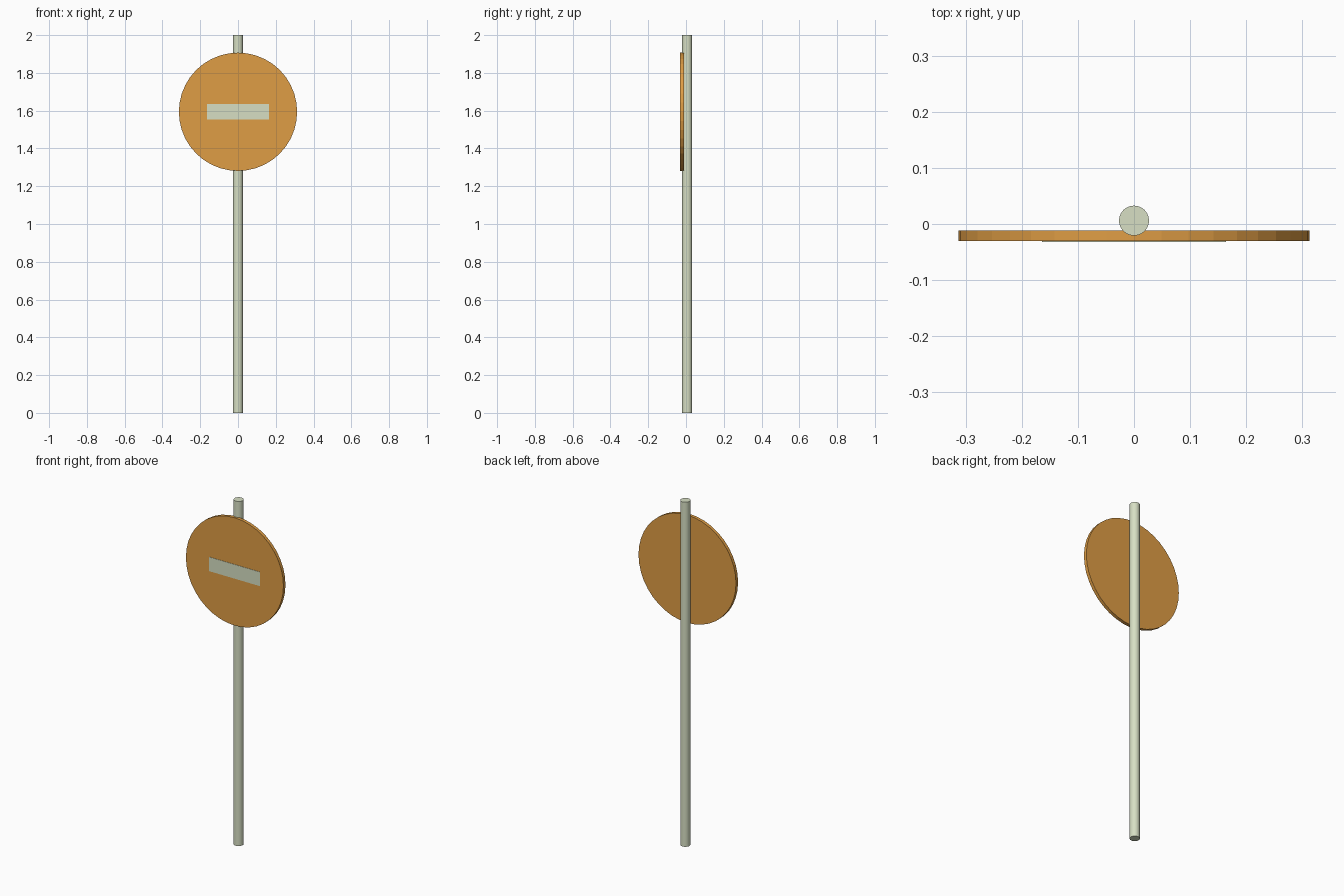
import bpy
from math import pi

if "Cube" in bpy.data.objects:
    bpy.data.objects.remove(bpy.data.objects["Cube"])


def material(name, rgb):
    m = bpy.data.materials.new(name)
    m.diffuse_color = (*rgb, 1)
    m.use_nodes = True
    m.node_tree.nodes["Principled BSDF"].inputs["Base Color"].default_value = m.diffuse_color
    return m


def cylinder(name, sides, radius, depth, loc, mat, rot=(0, 0, 0)):
    bpy.ops.mesh.primitive_cylinder_add(vertices=sides, radius=radius, depth=depth,
                                        location=loc, rotation=rot)
    ob = bpy.context.object
    ob.name = name
    ob.data.materials.append(mat)
    return ob


orange = material("orange_paint", (0.74, 0.34, 0.06))
pale = material("pale_paint", (0.68, 0.74, 0.55))

# Upright post, running behind the disc
cylinder("post", 24, 0.0268, 2.0, (0, 0.006, 1.0), pale)
bpy.ops.object.shade_smooth_by_angle()

# Round sign plate facing the front
cylinder("sign_disc", 40, 0.313, 0.019, (0, -0.021, 1.594), orange, (pi / 2, 0, 0))

# Thin horizontal bar on the plate
bpy.ops.mesh.primitive_cube_add(size=1, location=(0, -0.0305, 1.595))
bar = bpy.context.object
bar.name = "sign_bar"
bar.scale = (0.328, 0.003, 0.082)
bpy.ops.object.transform_apply(location=False, rotation=False, scale=True)
bar.data.materials.append(pale)
